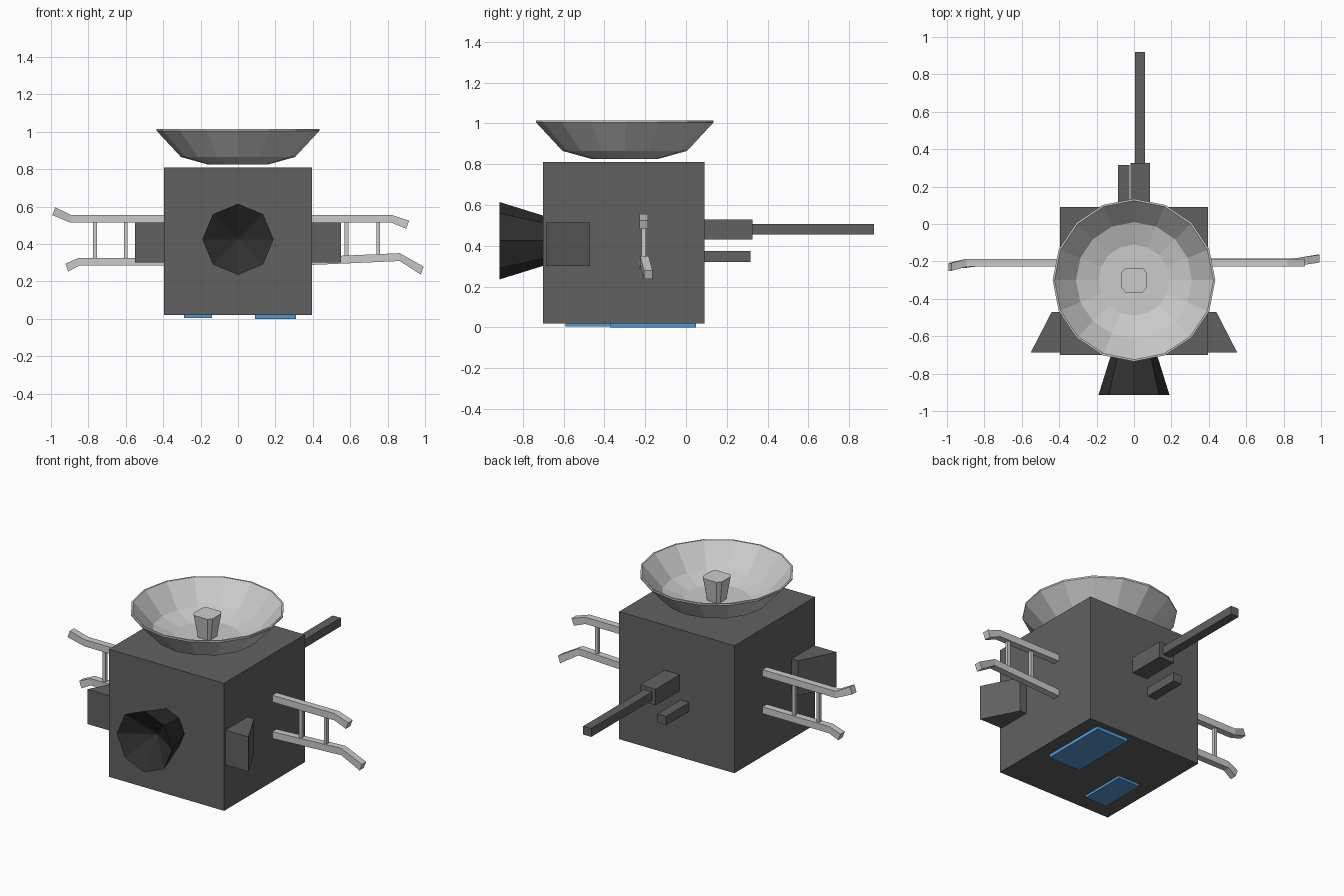
import bpy, bmesh
from math import cos, sin, pi

cube = bpy.data.objects.get("Cube")
if cube:
    bpy.data.objects.remove(cube, do_unlink=True)


def material(name, r, g, b):
    m = bpy.data.materials.new(name)
    m.use_nodes = True
    m.diffuse_color = (r, g, b, 1)
    m.node_tree.nodes["Principled BSDF"].inputs["Base Color"].default_value = (r, g, b, 1)
    return m


GREY = material("dark_grey", 0.12, 0.12, 0.12)
BLACK = material("near_black", 0.03, 0.03, 0.03)
LIGHT = material("light_grey", 0.6, 0.6, 0.6)
BLUE = material("blue", 0.09, 0.31, 0.64)


def loft(name, rings, mat):
    """Skin a chain of equal-length point rings and cap both ends."""
    bm = bmesh.new()
    loops = [[bm.verts.new(p) for p in ring] for ring in rings]
    n = len(loops[0])
    for a, b in zip(loops, loops[1:]):
        for i in range(n):
            j = (i + 1) % n
            bm.faces.new((a[i], a[j], b[j], b[i]))
    bm.faces.new(loops[0])
    bm.faces.new(loops[-1])
    bmesh.ops.remove_doubles(bm, verts=bm.verts[:], dist=0.0001)
    bmesh.ops.recalc_face_normals(bm, faces=bm.faces[:])
    mesh = bpy.data.meshes.new(name)
    bm.to_mesh(mesh)
    bm.free()
    mesh.materials.append(mat)
    ob = bpy.data.objects.new(name, mesh)
    bpy.context.collection.objects.link(ob)
    return ob


def box(name, x0, x1, y0, y1, z0, z1, mat):
    return loft(name, [[(x0, y0, z), (x1, y0, z), (x1, y1, z), (x0, y1, z)]
                       for z in (z0, z1)], mat)


def circle(r, n):
    return [(r * cos(2 * pi * i / n), r * sin(2 * pi * i / n)) for i in range(n)]


# Main body
box("body", -0.395, 0.395, -0.70, 0.09, 0.02, 0.81, GREY)

# Panels underneath
box("large_bottom_panel", 0.09, 0.31, -0.37, 0.05, 0.0, 0.021, BLUE)
box("small_bottom_panel", -0.29, -0.14, -0.59, -0.30, 0.005, 0.021, BLUE)

# Dish: outer shell, rim, then the inner bowl
profile = [(0.16, 0.825), (0.305, 0.865), (0.435, 1.005), (0.435, 1.015),
           (0.425, 1.015), (0.31, 0.885), (0.19, 0.845)]
loft("dish", [[(x, y - 0.30, z) for x, y in circle(r, 16)] for r, z in profile], LIGHT)

# Dish feed: square post with clipped corners, wider at the top
octagon = [(1, -0.65), (1, 0.65), (0.7, 1), (-0.7, 1),
           (-1, 0.65), (-1, -0.65), (-0.7, -1), (0.7, -1)]
loft("dish_feed", [[(x * h, y * h - 0.30, z) for x, y in octagon]
                   for h, z in ((0.045, 0.84), (0.066, 0.985))], LIGHT)

# Front nozzle with a hollow cone inside
loft("nozzle", [[(x, y, z + 0.425) for x, z in circle(r, 8)]
                for r, y in ((0.12, -0.69), (0.19, -0.915), (0, -0.79))], BLACK)

# Side wedges
for side, label in ((-1, "right"), (1, "left")):
    plan = [(0.38, -0.47), (0.44, -0.47), (0.552, -0.687), (0.38, -0.687)]
    loft(label + "_wedge", [[(side * x, y, z) for x, y in plan] for z in (0.30, 0.515)], GREY)

# Rear boom and small rear block
box("boom_mount", -0.02, 0.085, 0.08, 0.325, 0.43, 0.53, GREY)
box("boom", 0.005, 0.06, 0.32, 0.92, 0.455, 0.507, GREY)
box("rear_block", -0.085, -0.025, 0.08, 0.315, 0.32, 0.375, GREY)


def rail(name, path):
    """Square bar with a bent tip."""
    w = 0.021
    rings = [[(x, y - w, z - w), (x, y + w, z - w), (x, y + w, z + w), (x, y - w, z + w)]
             for x, y, z in path[:-1]]
    x, y, z = path[-1]
    s = 0.008 if x > 0 else -0.008
    if z > path[-2][2]:
        s = -s
    rings.append([(x - s, y - w, z - w), (x - s, y + w, z - w),
                  (x + s, y + w, z + w), (x + s, y - w, z + w)])
    loft(name, rings, LIGHT)


# Side ladders: two rails and two rungs each
rail("right_upper_rail", [(-0.37, -0.207, 0.535), (-0.895, -0.207, 0.535), (-0.985, -0.23, 0.575)])
rail("right_lower_rail", [(-0.37, -0.207, 0.305), (-0.85, -0.207, 0.305), (-0.915, -0.215, 0.274)])
rail("left_upper_rail", [(0.37, -0.207, 0.535), (0.82, -0.207, 0.535), (0.907, -0.207, 0.503)])
rail("left_lower_rail", [(0.37, -0.207, 0.308), (0.865, -0.204, 0.33), (0.985, -0.185, 0.258)])
for label, spots in (("right", (-0.765, -0.60)), ("left", (0.58, 0.75))):
    for i, x in enumerate(spots):
        box(f"{label}_rung_{i + 1}", x - 0.01, x + 0.01, -0.217, -0.197, 0.31, 0.53, LIGHT)
